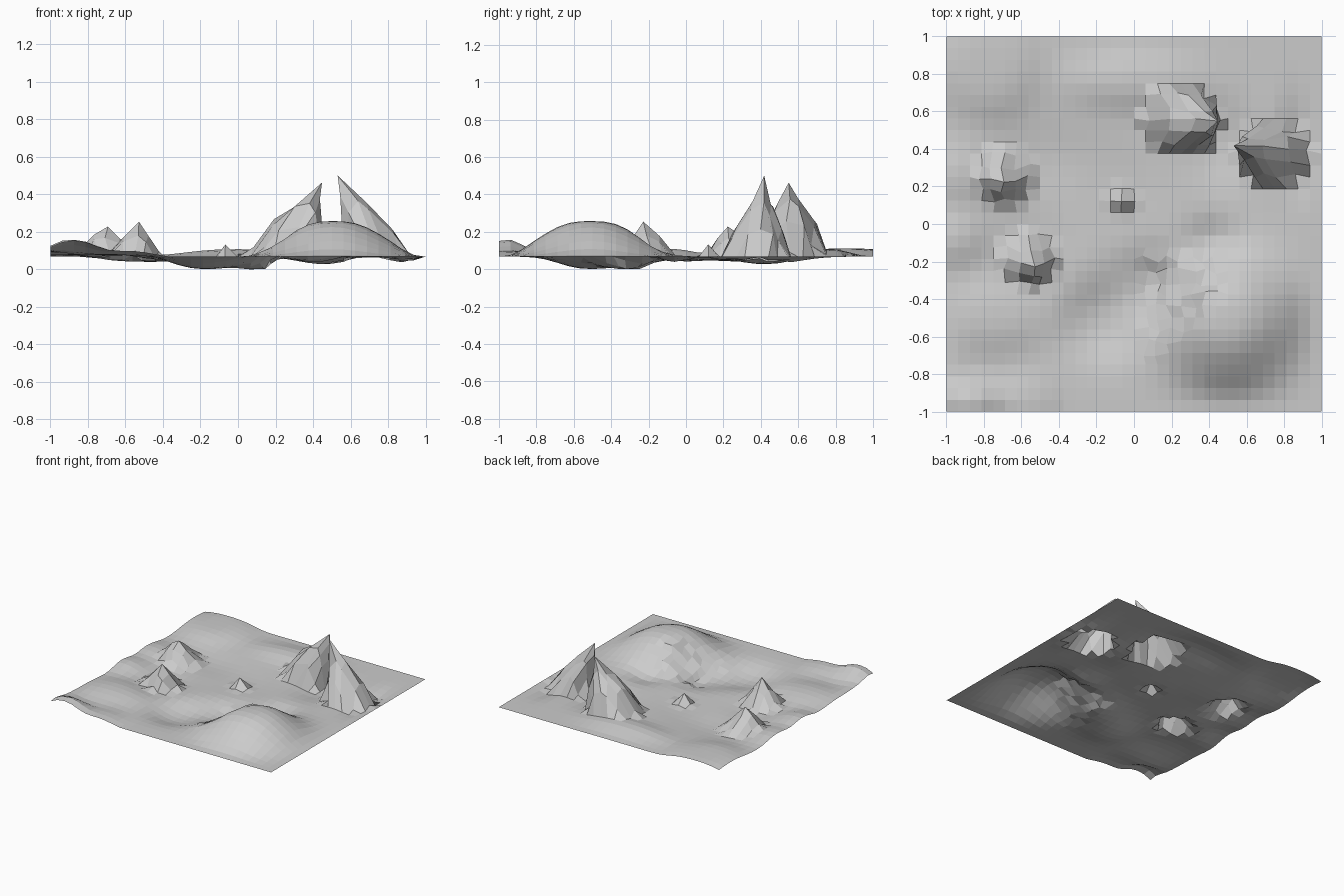
import bpy, bmesh, math, random

random.seed(4)
N = 32
BASE = 0.075

# soft bumps and hollows: x, y, radius x, radius y, height, sharpness
BUMPS = [
    (0.50, -0.51, 0.31, 0.30, 0.190, 2.8),    # main hill
    (0.17, -0.38, 0.15, 0.20, -0.055, 2.4),   # broken flank of the hill
    (-0.18, -0.52, 0.19, 0.18, -0.065, 2.4),  # valley
    (0.04, -0.30, 0.18, 0.15, -0.038, 2.4),
    (0.42, -0.12, 0.13, 0.12, -0.050, 2.4),
    (0.90, 0.42, 0.10, 0.22, -0.050, 2.4),    # hollow beside right crag
    (0.45, 0.42, 0.16, 0.18, -0.040, 2.2),
    (-0.55, -0.12, 0.18, 0.25, -0.030, 2.2),
    (-0.50, 0.35, 0.25, 0.18, -0.025, 2.2),
    (-0.10, 0.15, 0.24, 0.28, -0.020, 2.4),   # central dish
    (0.00, 0.76, 0.32, 0.13, 0.040, 2.6),     # back ridge
    (-0.78, 0.86, 0.26, 0.27, 0.043, 4.0),    # back left plateau
    (-0.95, 0.25, 0.14, 0.14, 0.035, 2.4),    # left edge bumps
    (-0.95, -0.08, 0.13, 0.13, 0.042, 2.4),
    (-0.75, -0.50, 0.24, 0.18, 0.040, 2.6),
    (-0.86, -0.96, 0.13, 0.11, 0.085, 2.4),   # front left bump
    (-1.00, -0.85, 0.10, 0.22, 0.030, 2.2),
    (-0.58, -0.95, 0.14, 0.14, 0.030, 2.4),
]

# crags: base x, y, radius x, radius y, height, lean x, lean y, profile power
CRAGS = [
    (0.25, 0.55, 0.195, 0.18, 0.40, 0.19, -0.03, 0.65),
    (0.75, 0.38, 0.19, 0.17, 0.44, -0.20, 0.055, 0.75),
    (-0.67, 0.28, 0.145, 0.15, 0.175, -0.02, -0.03, 0.65),
    (-0.54, -0.21, 0.145, 0.14, 0.215, 0.03, -0.05, 0.7),
    (-0.08, 0.125, 0.07, 0.07, 0.085, -0.01, -0.01, 0.9),
]


def ground(x, y):
    z = BASE
    for cx, cy, rx, ry, h, p in BUMPS:
        d = math.hypot((x - cx) / rx, (y - cy) / ry)
        z += h * math.exp(-0.8 * d ** p)
    # front and right rims settle to a level edge
    rim = min(1, (1 - x) / 0.15)
    if x > -0.4:
        rim = min(rim, (y + 1) / 0.15)
    return BASE + (z - BASE) * max(0, rim)


def snap(c):
    return round((c + 1) * N / 2) * 2 / N - 1


def jitter(v, a):
    v.co.x += random.uniform(-a, a)
    v.co.y += random.uniform(-a, a)


# Terrain sheet with crags pulled out of the same grid
bm = bmesh.new()
bmesh.ops.create_grid(bm, x_segments=N, y_segments=N, size=1)
for v in bm.verts:
    x, y = v.co.x, v.co.y
    v.co.z = ground(x, y)
    # ragged inner flank of the hill
    if 0.05 < x < 0.5 and -0.7 < y < -0.15 and x - y < 0.85:
        jitter(v, 0.02)
        v.co.z += random.uniform(-0.01, 0.01)
    for cx, cy, rx, ry, h, lx, ly, p in CRAGS:
        d = math.hypot((x - snap(cx)) / rx, (y - snap(cy)) / ry)
        if d < 1:
            t = 1 - d
            v.co.z += h * t ** p * (random.uniform(0.88, 1.04) if d > 0.05 else 1)
            v.co.x += lx * t
            v.co.y += ly * t
            jitter(v, 0.1 * rx)

# sit the sheet on z = 0
low = min(v.co.z for v in bm.verts)
for v in bm.verts:
    v.co.z -= low
me = bpy.data.meshes.new("terrain")
bm.to_mesh(me)
bm.free()
ob = bpy.data.objects.new("terrain", me)
bpy.context.collection.objects.link(ob)
